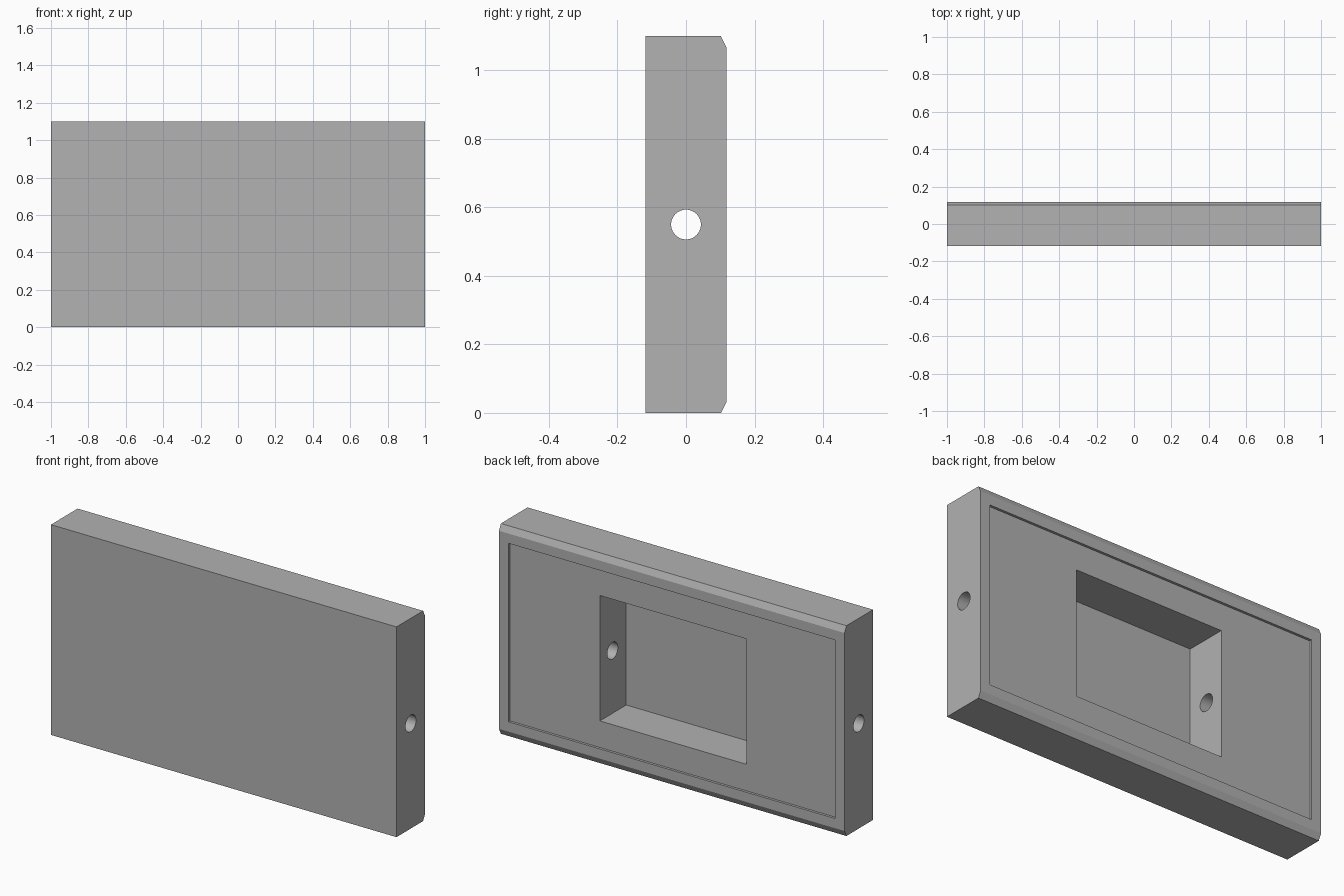
import bpy
import bmesh
import math

cube = bpy.data.objects.get("Cube")
if cube:
    bpy.data.objects.remove(cube, do_unlink=True)

LENGTH, HEIGHT, HALF_DEPTH = 2.0, 1.1, 0.118
MID = HEIGHT / 2
REAR = HALF_DEPTH

grey = bpy.data.materials.new("plain_grey")
grey.use_nodes = True
colour = (0.445, 0.445, 0.445, 1)
grey.diffuse_color = colour
grey.node_tree.nodes["Principled BSDF"].inputs["Base Color"].default_value = colour


def box_cutter(name, width, height, y_min, y_max):
    """Box centred on the panel, spanning the given depth range."""
    bpy.ops.mesh.primitive_cube_add(size=1, location=(0, (y_min + y_max) / 2, MID))
    ob = bpy.context.object
    ob.name = name
    ob.scale = (width, y_max - y_min, height)
    bpy.ops.object.transform_apply(location=False, rotation=False, scale=True)
    return ob


def carve(target, cutter):
    """Subtract the cutter and discard it."""
    cutter.hide_render = True
    mod = target.modifiers.new("carve", "BOOLEAN")
    mod.operation = "DIFFERENCE"
    mod.solver = "EXACT"
    mod.object = cutter
    bpy.ops.object.select_all(action="DESELECT")
    bpy.context.view_layer.objects.active = target
    target.select_set(True)
    bpy.ops.object.modifier_apply(modifier=mod.name)
    bpy.data.objects.remove(cutter, do_unlink=True)


# Body: side profile with chamfered rear edges, extruded along its length
cut_y, cut_z = 0.016, 0.032
profile = [
    (-REAR, 0), (REAR - cut_y, 0), (REAR, cut_z),
    (REAR, HEIGHT - cut_z), (REAR - cut_y, HEIGHT), (-REAR, HEIGHT),
]
bm = bmesh.new()
end = bm.faces.new([bm.verts.new((-LENGTH / 2, y, z)) for y, z in profile])
swept = bmesh.ops.extrude_face_region(bm, geom=[end])["geom"]
bmesh.ops.translate(bm, vec=(LENGTH, 0, 0),
                    verts=[v for v in swept if isinstance(v, bmesh.types.BMVert)])
bmesh.ops.recalc_face_normals(bm, faces=bm.faces)
mesh = bpy.data.meshes.new("panel_body")
bm.to_mesh(mesh)
bm.free()
body = bpy.data.objects.new("panel_body", mesh)
bpy.context.collection.objects.link(body)
mesh.materials.append(grey)

# Shallow rear recess inside the rim
carve(body, box_cutter("recess_cutter", 1.89, 0.934, REAR - 0.013, REAR + 0.1))

# Deep central pocket, leaving a thin front skin
carve(body, box_cutter("pocket_cutter", 0.85, 0.656, -REAR + 0.005, REAR + 0.1))

# Round passage through both ends
bpy.ops.mesh.primitive_cylinder_add(vertices=48, radius=0.0435, depth=LENGTH + 0.2,
                                    location=(0, 0, MID),
                                    rotation=(0, math.pi / 2, 0))
bore = bpy.context.object
bore.name = "bore_cutter"
carve(body, bore)

# One material throughout; smooth only the round bore
body.data.materials.clear()
body.data.materials.append(grey)
for face in body.data.polygons:
    face.material_index = 0
bpy.ops.object.shade_smooth_by_angle(angle=math.radians(20))
